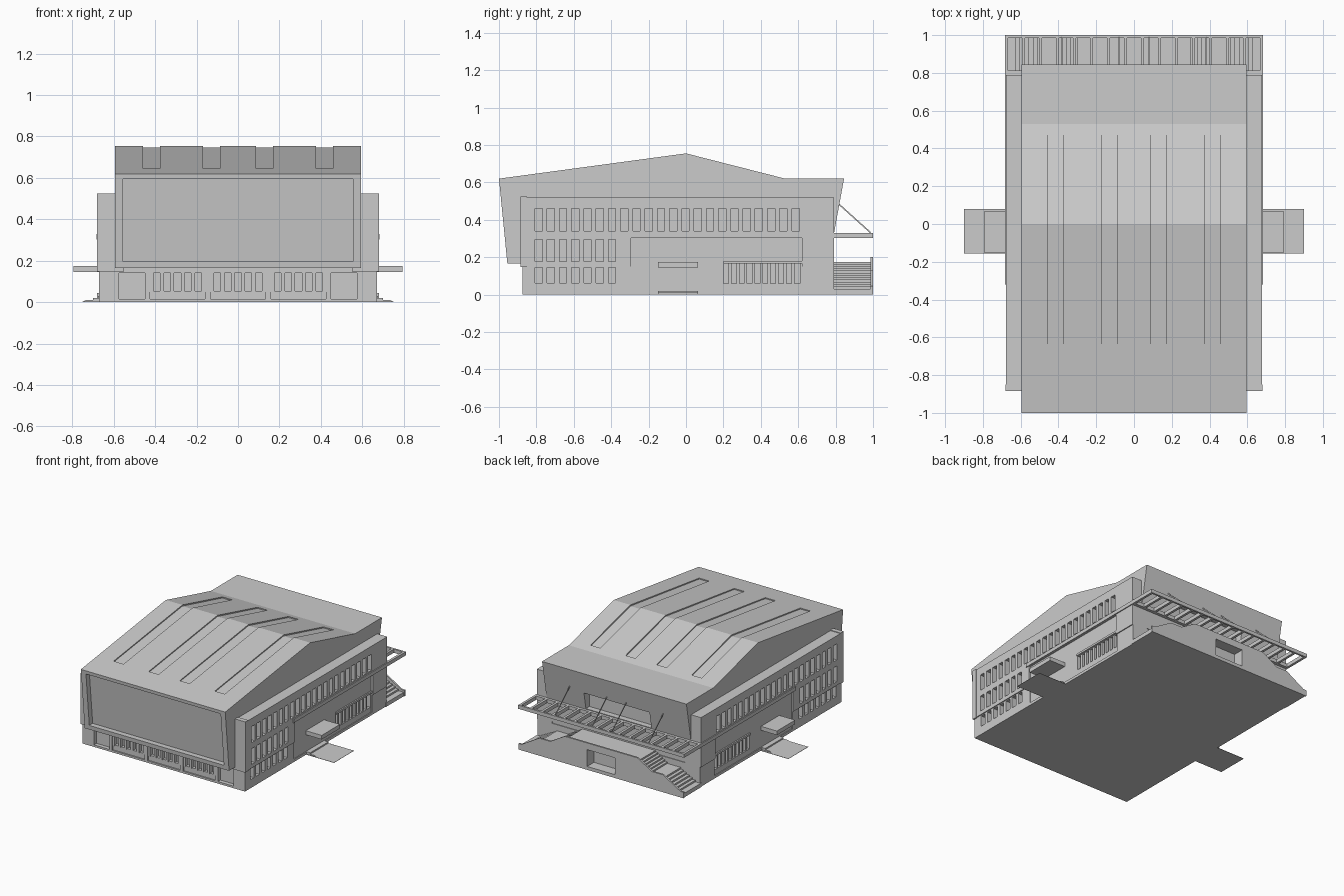
import bpy, bmesh
from mathutils import Vector

if "Cube" in bpy.data.objects:
    bpy.data.objects.remove(bpy.data.objects["Cube"])


def finish(name, bm):
    bmesh.ops.recalc_face_normals(bm, faces=bm.faces)
    me = bpy.data.meshes.new(name)
    bm.to_mesh(me)
    bm.free()
    ob = bpy.data.objects.new(name, me)
    bpy.context.collection.objects.link(ob)
    return ob


def add_prism(bm, pts, axis, a, b):
    """Extrude a profile along x (points are y,z) or along y (points are x,z)."""
    def at(p, t):
        return (t, p[0], p[1]) if axis == 'x' else (p[0], t, p[1])
    f = bm.faces.new([bm.verts.new(at(p, a)) for p in pts])
    ext = bmesh.ops.extrude_face_region(bm, geom=[f])
    d = Vector((b - a, 0, 0)) if axis == 'x' else Vector((0, b - a, 0))
    bmesh.ops.translate(bm, verts=[v for v in ext['geom'] if isinstance(v, bmesh.types.BMVert)], vec=d)


def prism(name, pts, axis, *spans):
    bm = bmesh.new()
    for a, b in spans:
        add_prism(bm, pts, axis, a, b)
    return finish(name, bm)


def boxes(name, items, both=False):
    """Boxes given as (x0, x1, y0, y1, z0, z1), optionally mirrored in x."""
    bm = bmesh.new()
    for x0, x1, y0, y1, z0, z1 in items:
        spans = [(x0, x1), (-x1, -x0)] if both else [(x0, x1)]
        for s in spans:
            add_prism(bm, [(y0, z0), (y1, z0), (y1, z1), (y0, z1)], 'x', *s)
    return finish(name, bm)


def cut(cutter, *targets):
    for t in targets:
        m = t.modifiers.new("cut", 'BOOLEAN')
        m.operation, m.solver, m.object = 'DIFFERENCE', 'EXACT', cutter
        bpy.context.view_layer.objects.active = t
        bpy.ops.object.modifier_apply(modifier=m.name)
    bpy.data.objects.remove(cutter)


# Main hall with gabled roof and slanted ends
hall = prism("main_hall", [(-.955, .165), (-1, .62), (0, .755), (.53, .62), (.845, .62),
                           (.79, .32), (.79, .165)], 'x', (-.595, .595))
cut(prism("front_recess", [(-1.1, .197), (-1.1, .595), (-.958, .595), (-.918, .197)],
          'x', (-.555, .555)), hall)
cut(prism("skylight_slots", [(-.81, .638), (0, .746), (.47, .627), (.47, .9), (-.81, .9)], 'x',
          *[(x - .041, x + .041) for x in (-.417, -.128, .128, .417)]), hall)
cut(boxes("rear_opening", [(-.27, .27, .75, .95, .335, .46)]), hall)
boxes("hall_underside", [(-.6, .6, -.87, .785, .14, .17)])

# Ground floor and side wings
base = boxes("ground_floor", [(-.67, .67, -.875, .79, 0, .15)])
wings = boxes("side_wing", [(.55, .677, -.85, .79, .15, .52)], both=True)
boxes("wing_end_fin", [(.55, .68, -.885, -.85, .147, .525)], both=True)

# Side windows
PITCH = 1.44 / 22


def row(count, z0, z1):
    return [(.635, .75, -.82 + i * PITCH + .012, -.82 + (i + 1) * PITCH - .014, z0, z1)
            for i in range(count)]


cut(boxes("wing_windows", row(22, .34, .46) + row(7, .178, .295), both=True), wings)
cut(boxes("ground_windows", row(7, .063, .144), both=True), base)

# Recessed side entrance wall with a long window band
cut(boxes("entrance_recess", [(.664, .75, -.295, .62, .02, .302)], both=True), base, wings)
cut(boxes("window_band", [(.635, .75, .2, .61, .06, .165)], both=True), base, wings)
boxes("window_band_fin", [(.63, .66, y0 - .008, y0 + .008, .06, .165)
                          for y0 in [.235 + i * .042 for i in range(9)]], both=True)
boxes("window_band_sill", [(.63, .674, .2, .62, .165, .18)], both=True)

# Front ground floor bays: two doors and three slatted window groups
BAYS = (-.292, 0, .292)
cut(boxes("front_bays", [(x - .133, x + .133, -.95, -.84, .015, .143) for x in BAYS]
          + [(x - .063, x + .063, -.95, -.845, .015, .143) for x in (-.511, .511)]), base)
boxes("front_window_parapet", [(x - .133, x + .133, -.865, -.83, .015, .055) for x in BAYS])
boxes("front_window_fin", [(x + i * .05 - .009, x + i * .05 + .009, -.87, -.83, .05, .145)
                           for x in BAYS for i in (-2.5, -1.5, -.5, .5, 1.5, 2.5)])

# Ledge along the sides, joining the rear pergola
boxes("side_ledge", [(.65, .684, -.32, .79, .303, .33)], both=True)
step = 1.35 / 15
boxes("rear_pergola", [(-.684, .684, .785, .812, .303, .33), (-.684, .684, .986, 1, .303, .33)]
      + [(-.675 + i * step - .009, -.675 + i * step + .009, .812, .986, .303, .33) for i in range(16)])

# Tie rods holding the pergola
for x in (-.385, -.08, .08, .385):
    prism("tie_rod", [(.805, .49), (.81, .495), (.99, .333), (.985, .328)], 'x', (x - .002, x + .002))

# Side entrance canopies, steps and paving
boxes("entrance_canopy", [(.66, .795, -.15, .065, .145, .175)], both=True)
boxes("entrance_step", [(.66, .70, -.15, .065, 0, .02)], both=True)
ramp = [(.66, 0), (.755, 0), (.735, .01), (.66, .01)]
prism("entrance_ramp", ramp, 'y', (-.15, .065))
prism("entrance_ramp", [(-x, z) for x, z in ramp], 'y', (-.15, .065))
boxes("entrance_paving", [(.66, .90, -.155, .08, 0, .002)], both=True)

# Rear terrace: two flights of steps each side with a landing between
half = [(.30, .175)]


def flight(x1, z1, n):
    x0, z0 = half[-1]
    for i in range(n):
        z = z0 + (z1 - z0) * (i + 1) / n
        half.append((half[-1][0], z))
        half.append((x0 + (x1 - x0) * (i + 1) / n, z))


flight(.42, .105, 6)
half.append((.51, .105))
flight(.655, .03, 6)
half += [(.675, .03), (.675, 0)]


def mirrored(pts):
    return [(-x, z) for x, z in reversed(pts)] + pts


terrace = prism("rear_terrace_steps", mirrored(half), 'y', (.78, .987))
wall = prism("rear_terrace_wall", mirrored([(.30, .2), (.42, .13), (.51, .13), (.655, .045),
                                            (.68, .045), (.68, 0)]), 'y', (.987, 1))
cut(boxes("rear_door", [(-.115, .115, .92, 1.1, .025, .15)]), terrace, wall)
